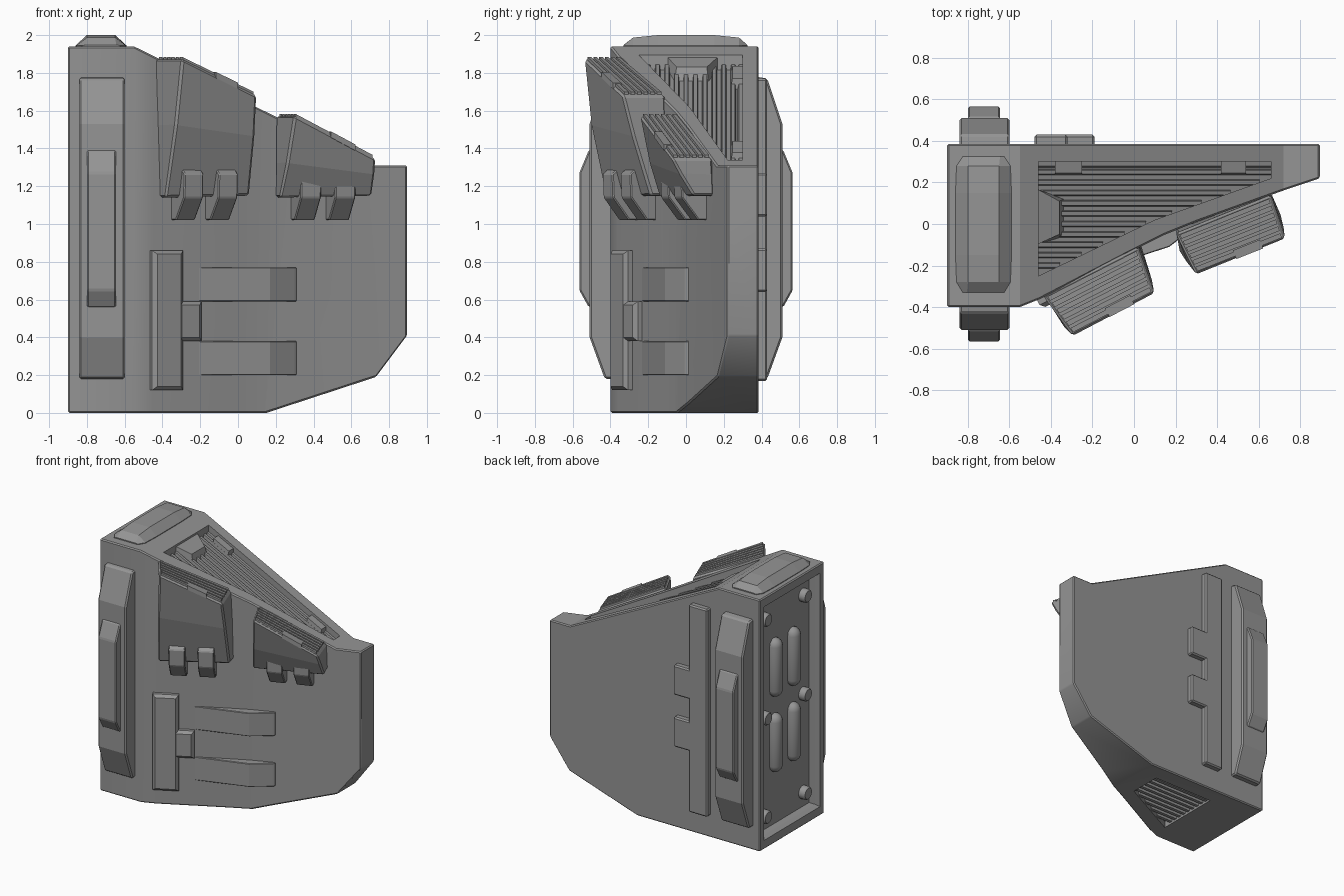
import bpy, bmesh, math
from mathutils import Vector

if "Cube" in bpy.data.objects:
    bpy.data.objects.remove(bpy.data.objects["Cube"])

GREY = bpy.data.materials.new('dark_grey')
GREY.diffuse_color = (.3, .3, .3, 1)
GREY.use_nodes = True
GREY.node_tree.nodes["Principled BSDF"].inputs["Base Color"].default_value = GREY.diffuse_color


def loft(name, rings, bevel=0.0, smooth=0):
    """Closed solid through equal-length rings of 3D points."""
    bm = bmesh.new()
    vs = [[bm.verts.new(p) for p in r] for r in rings]
    n = len(vs[0])
    for a, b in zip(vs, vs[1:]):
        for i in range(n):
            j = (i + 1) % n
            bm.faces.new((a[i], a[j], b[j], b[i]))
    bm.faces.new(vs[0][::-1])
    bm.faces.new(vs[-1])
    bmesh.ops.recalc_face_normals(bm, faces=bm.faces)
    if bevel:
        es = [e for e in bm.edges if e.calc_face_angle(0) > 0.35]
        bmesh.ops.bevel(bm, geom=es, offset=bevel, segments=1, affect='EDGES', clamp_overlap=True)
    me = bpy.data.meshes.new(name)
    bm.to_mesh(me)
    bm.free()
    me.materials.append(GREY)
    ob = bpy.data.objects.new(name, me)
    bpy.context.collection.objects.link(ob)
    if smooth:
        smooth_by(ob, smooth)
    return ob


def smooth_by(ob, deg):
    bpy.ops.object.select_all(action='DESELECT')
    bpy.context.view_layer.objects.active = ob
    ob.select_set(True)
    bpy.ops.object.shade_smooth_by_angle(angle=math.radians(deg))


def prism(name, pts, axis, a, b, bevel=0.0):
    """Extrude a 2D profile along x, y or z from a to b."""
    put = {'x': lambda p, d: (d, p[0], p[1]), 'y': lambda p, d: (p[0], d, p[1]),
           'z': lambda p, d: (p[0], p[1], d)}[axis]
    return loft(name, [[put(p, d) for p in pts] for d in (a, b)], bevel)


def rect(x0, x1, y0, y1):
    return [(x0, y0), (x1, y0), (x1, y1), (x0, y1)]


def slope(x):
    return 1.94 - 0.496 * (x + 0.55)


def frame(ox, oy, deg):
    """Local axes on the slanted front: t along the face, n outwards."""
    c, s = math.cos(math.radians(deg)), math.sin(math.radians(deg))
    return lambda t, n, z: (ox + t * c + n * s, oy + t * s - n * c, z)


def boolean(ob, cutter, op):
    cutter.hide_render = True
    m = ob.modifiers.new(op, 'BOOLEAN')
    m.operation, m.solver, m.object = op, 'EXACT', cutter
    bpy.context.view_layer.objects.active = ob
    bpy.ops.object.modifier_apply(modifier=m.name)
    bpy.data.objects.remove(cutter)


# Main hull: plan outline intersected with the front outline
plan = [(-.9, .385), (-.9, -.4), (-.55, -.4), (-.45, -.36), (0, -.125), (.14, -.055),
        (.3, .01), (.73, .165), (.895, .22), (.895, .385)]
side = [(-.95, 0), (.15, 0), (.73, .19), (.895, .41), (.895, 1.31), (.72, 1.31),
        (-.55, 1.94), (-.95, 1.94)]
hull = prism('hull', plan, 'z', -.1, 2.1)
boolean(hull, prism('cut', side, 'y', -.7, .7), 'INTERSECT')
m = hull.modifiers.new('edge', 'BEVEL')
m.width, m.segments, m.limit_method, m.angle_limit = .008, 1, 'ANGLE', math.radians(30)
bpy.context.view_layer.objects.active = hull
bpy.ops.object.modifier_apply(modifier=m.name)

# Recesses: sloped top, left end, underside
pocket = [(-.46, .3), (.66, .3), (.66, .22), (.1, .02), (-.46, -.25)]
boolean(hull, loft('cut', [[(x, y, slope(x) + d) for x, y in pocket] for d in (-.08, .2)]), 'DIFFERENCE')
boolean(hull, loft('cut', [[(x, y * k - .008, .97 + z * k2) for y, z in rect(-.34, .34, -.9, .9)]
                           for x, k, k2 in ((-1, 1, 1), (-.9, 1, 1), (-.87, .94, .98), (-.82, .94, .98))]),
        'DIFFERENCE')
boolean(hull, prism('cut', [(-.51, .25), (0, .25), (0, 0), (-.51, -.26)], 'z', -.1, .05), 'DIFFERENCE')
smooth_by(hull, 25)

# Ribs in the top pocket
for i in range(10):
    y = -.2 + i * .05
    xe = min(.66, -.46 + (y + .25) / .27 * .56 if y < .02 else .1 + (y - .02) / .2 * .56)
    loft('top_rib', [[(x, y + a, slope(x) + d) for a, d in
                      ((-.016, -.09), (.016, -.09), (.01, -.05), (-.01, -.05))] for x in (-.46, xe)])
# Blocks on the pocket walls
loft('pocket_wedge', [[(x, y, slope(x) + d) for x, y in p] for p, d in
                      (([(-.47, -.1), (-.34, -.06), (-.34, .12), (-.47, .17)], -.08),
                       ([(-.47, -.1), (-.36, -.05), (-.36, .11), (-.47, .17)], -.015))])
for x0, x1, y0, d1 in ((-.46, .66, .27, -.05), (-.38, -.25, .235, -.02), (.42, .54, .235, -.02)):
    loft('pocket_block', [[(x, y, slope(x) + d) for y, d in
                           ((y0, -.09), (.305, -.09), (.305, d1), (y0 + .01, d1))] for x in (x0, x1)])
# Ribs in the underside vent
for i in range(9):
    y = -.19 + i * .05
    prism('bottom_rib', rect(y - .012, y + .012, .015, .06), 'x', -.51, min(0, -.51 + (y + .26) / .26 * .51))

# Stacked bumpers on front and back, and the one on top
big = [(.37, 1.78), (.43, 1.77), (.51, 1.53), (.51, .4), (.43, .18), (.37, .18)]
small = [(.48, 1.4), (.515, 1.39), (.565, 1.27), (.565, .65), (.515, .56), (.48, .56)]
for s in (1, -1):
    prism('bumper', [(y * s, z) for y, z in big], 'x', -.84, -.6, .01)
    prism('bumper_pad', [(y * s, z) for y, z in small], 'x', -.8, -.645, .008)
loft('top_bumper', [[(-.725 - w, y, 1.92), (-.725 + w, y, 1.92), (-.725 + w, y, 1.945),
                     (-.725 + t, y, 1.94 + h), (-.725 - t, y, 1.94 + h), (-.725 - w, y, 1.945)]
                    for y, w, t, h in ((-.33, .1, .08, .008), (-.28, .13, .075, .047), (-.15, .135, .075, .06),
                                       (.15, .135, .075, .06), (.28, .13, .075, .047), (.325, .1, .08, .008))])

# Back strip with two tabs
prism('back_strip', rect(-.48, -.32, .17, 1.77), 'y', .37, .43, .01)
for z in (1.04, .64):
    prism('back_tab', rect(-.35, -.19, z, z + .23), 'y', .37, .43, .01)

# Left end: capsules and bolts
for y in (-.12, .1):
    for zc in (.72, 1.3):
        prof = [(math.radians(a), s) for s, r in ((-1, (-88, -60, -30, 0)), (1, (0, 30, 60, 88))) for a in r]
        loft('capsule', [[(-.83 + .055 * math.cos(a) * math.cos(k * math.pi / 8),
                           y + .055 * math.cos(a) * math.sin(k * math.pi / 8),
                           zc + s * .17 + .055 * math.sin(a)) for k in range(16)] for a, s in prof], smooth=40)
for y in (-.25, .235):
    for z in (.2, .96, 1.72):
        loft('bolt', [[(x, y + r * math.cos(k * math.pi / 8), z + r * math.sin(k * math.pi / 8))
                       for k in range(16)] for x, r in ((-.81, .05), (-.86, .05), (-.87, .042))], smooth=40)

# Front strip, tab and wedge bars
A = frame(-.45, -.36, 27.5)
B = frame(.3, .01, 21)


def box_on(name, f, t0, t1, n1, z0, z1, c=.02):
    return loft(name, [[f(t0, -.03, z0), f(t1, -.03, z0), f(t1, -.03, z1), f(t0, -.03, z1)],
                       [f(t0, n1 - c, z0), f(t1, n1 - c, z0), f(t1, n1 - c, z1), f(t0, n1 - c, z1)],
                       [f(t0 + c, n1, z0 + c), f(t1 - c, n1, z0 + c), f(t1 - c, n1, z1 - c), f(t0 + c, n1, z1 - c)]])


box_on('front_strip', A, -.018, .165, .045, .12, .86)
box_on('front_tab', A, .13, .275, .045, .38, .59)
for z in (.2, .59):
    prism('front_bar', [(-.22, -.237), (.17, -.11), (.3, -.01), (.31, .0), (.31, .06), (.12, .0), (-.22, -.2)],
          'z', z, z + .18, .004)


# Shields with ribbed tops and clips
def shield(low_in, low_out, mid_out, top_in, top_out, zb, ztop, f, clips):
    zl, zr = ztop
    zm = zb + (zr - zb) * .6
    li, lo, mo, ti, to = low_in, low_out, mid_out, top_in, top_out
    ring = lambda i, o, a, b: [(*i[0], a), (*o[0], a), (*o[1], b), (*i[1], b)]
    mi = [tuple((p + q) / 2 for p, q in zip(a, b)) for a, b in zip(li, ti)]
    loft('shield', [ring(li, lo, zb, zb + .01), ring(mi, mo, zm + .06, zm), ring(ti, to, zl, zr)], .012)
    il, ir = Vector((*ti[0], zl)), Vector((*ti[1], zr))
    ol, orr = Vector((*to[0], zl)), Vector((*to[1], zr))
    up = Vector((0, 0, .014))
    for k in range(6):
        u0, u1 = .06 + k * .155, .16 + k * .155
        ends = [(a.lerp(b, u0), a.lerp(b, u1)) for a, b in ((il.lerp(ir, .03), ol.lerp(orr, .03)),
                                                            (ir.lerp(il, .03), orr.lerp(ol, .03)))]
        loft('shield_rib', [[p - up, q - up, q + up, p + up] for p, q in ends])
    # raised catch on the outer lip
    ends = [(il.lerp(ir, v).lerp(ol.lerp(orr, v), .8), ol.lerp(orr, v)) for v in (.45, .75)]
    loft('shield_catch', [[p - up, q - up, q + up * 1.3, p + up * 1.3] for p, q in ends])
    for t in clips:
        prof = [(-.03, 1.29), (.12, 1.29), (.15, 1.265), (.145, 1.14), (.05, 1.02), (-.03, 1.02)]
        loft('clip', [[f(tt, n, z) for n, z in prof] for tt in (t, t + .115)], .006)


shield([(-.42, -.32), (.03, -.09)], [(-.385, -.425), (.06, -.185)], [(-.33, -.505), (.09, -.28)],
       [(-.44, -.345), (.02, -.11)], [(-.295, -.54), (.1, -.335)], 1.14, (1.875, 1.68), A, (.11, .315))
shield([(.2, -.02), (.66, .15)], [(.22, -.14), (.71, .04)], [(.26, -.195), (.725, -.03)],
       [(.2, -.045), (.66, .14)], [(.3, -.245), (.73, -.075)], 1.14, (1.575, 1.345), B, (-.02, .175))
